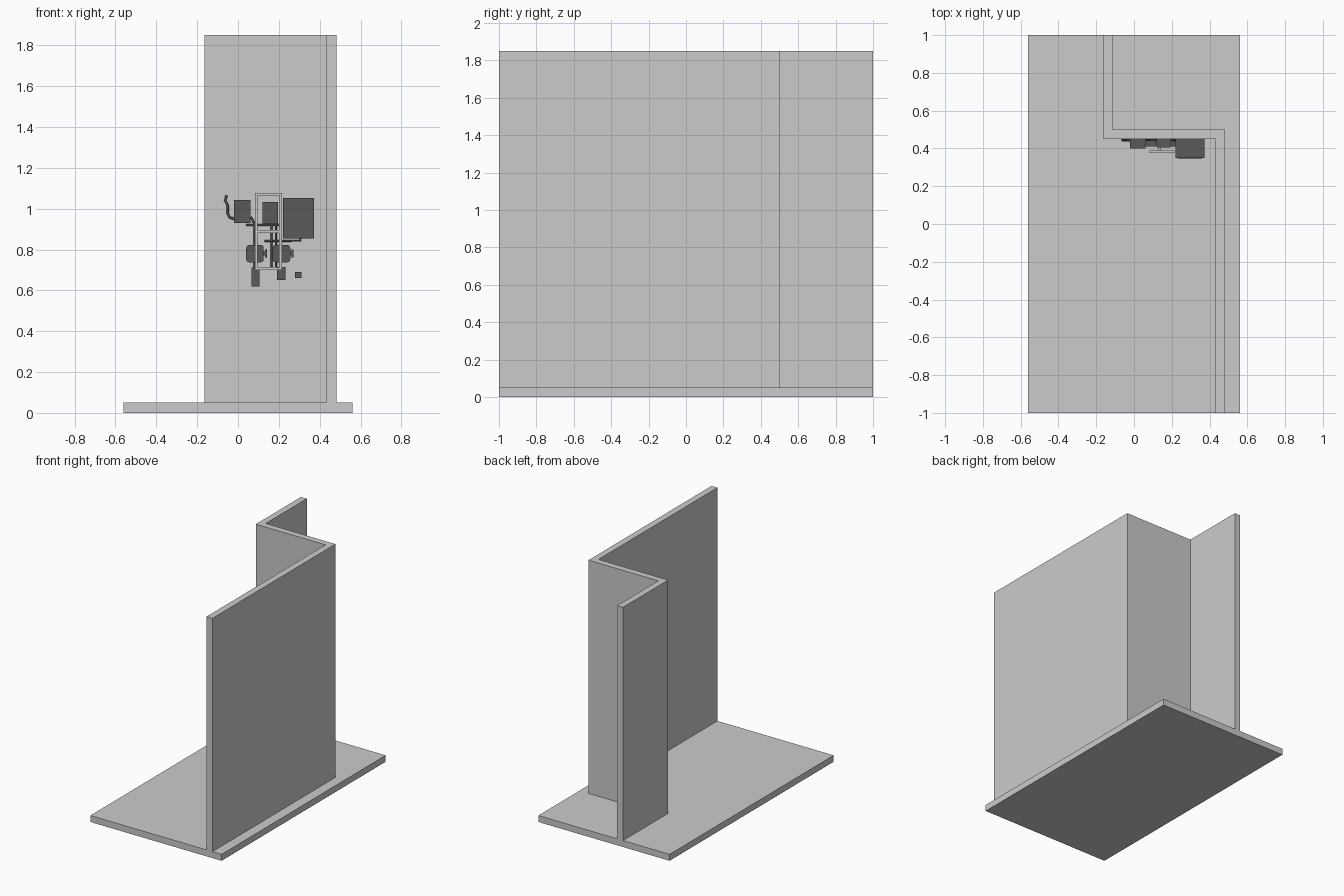
import bpy, bmesh
from mathutils import Vector

cube = bpy.data.objects.get("Cube")
if cube:
    bpy.data.objects.remove(cube, do_unlink=True)


def make_material(name, value):
    m = bpy.data.materials.new(name)
    m.use_nodes = True
    colour = (value, value, value, 1)
    m.diffuse_color = colour
    m.node_tree.nodes["Principled BSDF"].inputs["Base Color"].default_value = colour
    return m


LIGHT = make_material("light grey", 0.6)
DARK = make_material("dark grey", 0.1)
WALL = 0.45  # front face of the wall that carries the equipment


def finish(name, bm, mat):
    bmesh.ops.recalc_face_normals(bm, faces=bm.faces)
    mesh = bpy.data.meshes.new(name)
    bm.to_mesh(mesh)
    bm.free()
    mesh.materials.append(mat)
    obj = bpy.data.objects.new(name, mesh)
    bpy.context.collection.objects.link(obj)
    return obj


def prism(name, outline, z0, z1, mat):
    bm = bmesh.new()
    face = bm.faces.new([bm.verts.new((x, y, z0)) for x, y in outline])
    top = bmesh.ops.extrude_face_region(bm, geom=[face])["geom"]
    bmesh.ops.translate(bm, vec=(0, 0, z1 - z0),
                        verts=[v for v in top if isinstance(v, bmesh.types.BMVert)])
    return finish(name, bm, mat)


def box(name, x, y, z, mat=DARK, bevel=0):
    bm = bmesh.new()
    bmesh.ops.create_cube(bm, size=1)
    for v in bm.verts:
        v.co = Vector(r[0] if c < 0 else r[1] for r, c in zip((x, y, z), v.co))
    if bevel:  # round only the corners seen from the front
        edges = [e for e in bm.edges
                 if abs(e.verts[0].co.y - e.verts[1].co.y) > 0.001]
        bmesh.ops.bevel(bm, geom=edges, offset=bevel, segments=3, profile=0.5,
                        affect='EDGES')
    return finish(name, bm, mat)


def pipe(name, points, radius=0.005, y=WALL - 0.006):
    curve = bpy.data.curves.new(name, 'CURVE')
    curve.dimensions = '3D'
    curve.bevel_depth = radius
    curve.bevel_resolution = 2
    curve.use_fill_caps = True
    spline = curve.splines.new('POLY')
    spline.points.add(len(points) - 1)
    for p, (x, z) in zip(spline.points, points):
        p.co = (x, y, z, 1)
    curve.materials.append(DARK)
    obj = bpy.data.objects.new(name, curve)
    bpy.context.collection.objects.link(obj)


# Floor and stepped wall
box("floor", (-0.56, 0.56), (-1, 1), (0, 0.05), LIGHT)
prism("stepped_wall", [(0.432, -1), (0.482, -1), (0.482, 0.5), (-0.113, 0.5),
                       (-0.113, 1), (-0.163, 1), (-0.163, 0.45), (0.432, 0.45)],
      0.05, 1.85, LIGHT)

# Electrical cabinets
box("main_cabinet", (0.22, 0.372), (0.35, WALL), (0.853, 1.053))
box("cabinet_lip", (0.23, 0.36), (0.347, 0.352), (0.857, 0.863))
box("left_box", (-0.02, 0.062), (0.40, WALL), (0.93, 1.043))
box("middle_box", (0.12, 0.195), (0.41, WALL), (0.925, 1.033))
box("middle_box_cover", (0.122, 0.193), (0.405, 0.411), (0.98, 1.03))

# Meters with side knobs
for side, x in (("left", 0.04), ("right", 0.17)):
    box(side + "_meter", (x, x + 0.086), (0.41, WALL), (0.737, 0.823), bevel=0.016)
    box(side + "_meter_neck", (x + 0.086, x + 0.093), (0.425, 0.44), (0.77, 0.79))
    box(side + "_meter_knob", (x + 0.093, x + 0.101), (0.42, 0.445), (0.762, 0.8))

# Small lower boxes
box("left_lower_box", (0.066, 0.106), (0.415, WALL), (0.62, 0.712))
box("centre_lower_box", (0.19, 0.232), (0.42, WALL), (0.65, 0.715))
box("right_lower_box", (0.28, 0.31), (0.43, WALL), (0.66, 0.69))

# Pipes
pipe("bent_hose", [(-0.056, 1.065), (-0.062, 1.04), (-0.05, 1.015),
                   (-0.05, 0.975), (-0.04, 0.957), (-0.02, 0.95)], 0.006)
pipe("drop_pipe", [(0.062, 0.96), (0.072, 0.945), (0.082, 0.92), (0.082, 0.71)])
pipe("upper_pipe", [(0.04, 0.92), (0.2, 0.92)])
pipe("lower_pipe", [(0.13, 0.842), (0.305, 0.842), (0.305, 0.855)])
for x in (0.165, 0.185):
    pipe("riser_pipe", [(x, 0.92), (x, 0.715)])

# Open rectangular frame standing off the wall
FRAME_Y = (0.375, 0.39)
for x in (0.083, 0.202):
    box("frame_upright", (x, x + 0.013), FRAME_Y, (0.7, 1.078), LIGHT)
for z in (0.7, 0.882, 1.065):
    box("frame_rail", (0.083, 0.215), FRAME_Y, (z, z + 0.013), LIGHT)
box("frame_bracket", (0.13, 0.14), (0.389, WALL), (0.885, 0.893), LIGHT)
